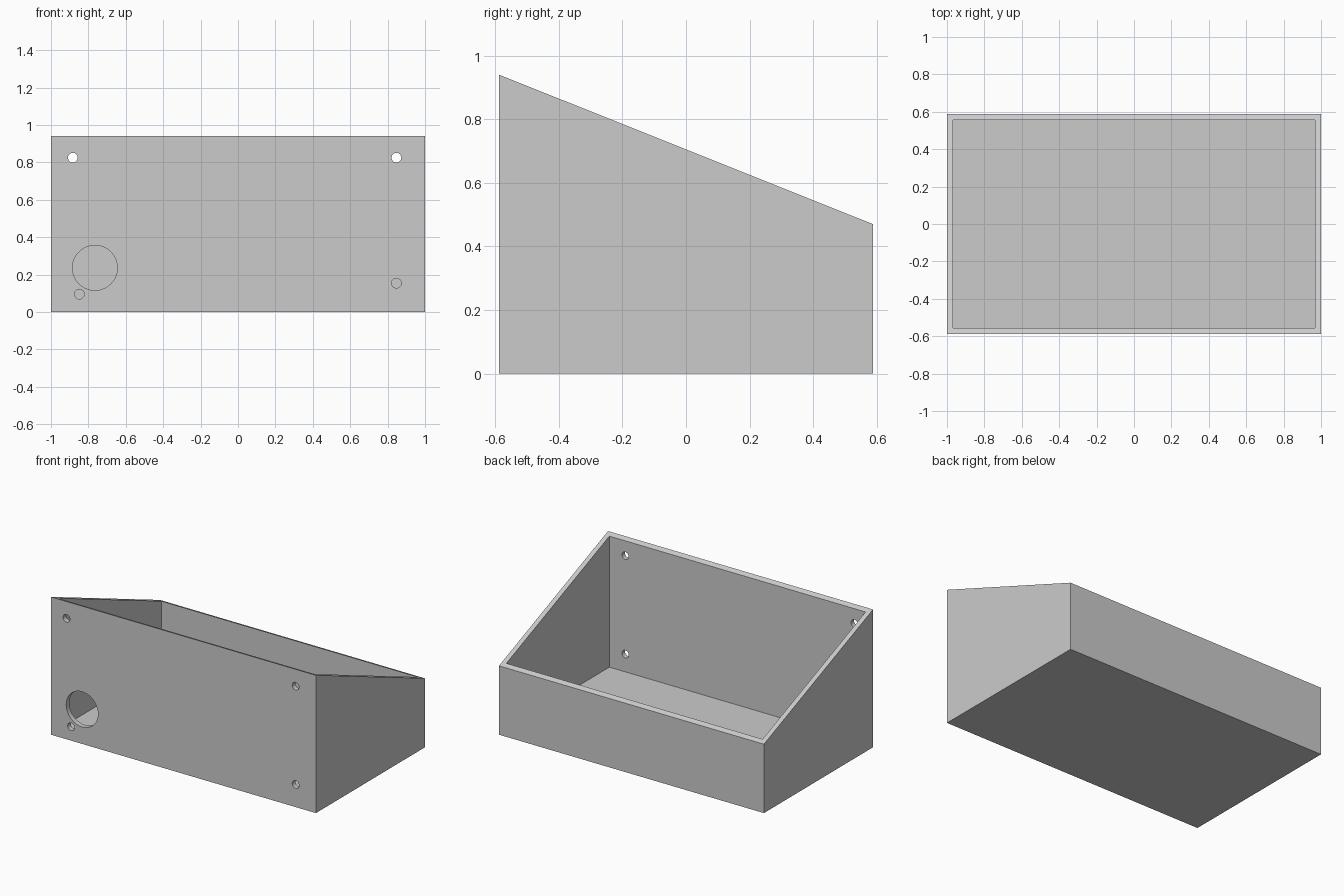
import bpy
import bmesh
from math import radians
from mathutils import Matrix, Vector

if "Cube" in bpy.data.objects:
    bpy.data.objects.remove(bpy.data.objects["Cube"])

HALF_X, HALF_Y, FRONT_Z, BACK_Z = 1.0, 0.588, 0.94, 0.47
WALL = 0.033

grey = bpy.data.materials.new("light grey")
grey.use_nodes = True
colour = (0.6, 0.6, 0.6, 1)
grey.diffuse_color = colour
grey.node_tree.nodes["Principled BSDF"].inputs["Base Color"].default_value = colour


def add_object(name, bm):
    bmesh.ops.recalc_face_normals(bm, faces=bm.faces)
    mesh = bpy.data.meshes.new(name)
    bm.to_mesh(mesh)
    bm.free()
    mesh.materials.append(grey)
    obj = bpy.data.objects.new(name, mesh)
    bpy.context.collection.objects.link(obj)
    return obj


def prism(name, half_x, profile):
    """Extrude a side profile of (y, z) points across the width."""
    bm = bmesh.new()
    face = bm.faces.new([bm.verts.new((-half_x, y, z)) for y, z in profile])
    extruded = bmesh.ops.extrude_face_region(bm, geom=[face])
    verts = [v for v in extruded["geom"] if isinstance(v, bmesh.types.BMVert)]
    bmesh.ops.translate(bm, verts=verts, vec=Vector((2 * half_x, 0, 0)))
    return add_object(name, bm)


def cut(target, cutter):
    mod = target.modifiers.new(cutter.name, "BOOLEAN")
    mod.operation = "DIFFERENCE"
    mod.solver = "EXACT"
    mod.object = cutter
    cutter.hide_render = True
    cutter.hide_set(True)


# Sloped enclosure
enclosure = prism("sloped_enclosure", HALF_X, [
    (-HALF_Y, 0), (HALF_Y, 0), (HALF_Y, BACK_Z), (-HALF_Y, FRONT_Z)])

# Open cavity, leaving even walls and floor
inner_y = HALF_Y - WALL
cavity = prism("cavity_cutter", HALF_X - WALL, [
    (-inner_y, WALL), (inner_y, WALL), (inner_y, 1.2), (-inner_y, 1.2)])
cut(enclosure, cavity)

# Cable opening and mounting holes through the front wall
holes = [
    ("cable_opening", -0.765, 0.236, 0.12, 64),
    ("upper_right_hole", -0.883, 0.825, 0.026, 32),
    ("upper_left_hole", 0.847, 0.825, 0.026, 32),
    ("lower_left_hole", 0.847, 0.154, 0.026, 32),
    ("lower_right_hole", -0.848, 0.095, 0.026, 32),
]
for name, x, z, radius, sides in holes:
    bm = bmesh.new()
    place = Matrix.Translation((x, -HALF_Y + WALL / 2, z)) @ Matrix.Rotation(radians(90), 4, "X")
    bmesh.ops.create_cone(bm, cap_ends=True, segments=sides, radius1=radius,
                          radius2=radius, depth=WALL * 3, matrix=place)
    cut(enclosure, add_object(name + "_cutter", bm))

# Apply the cuts, drop the cutters and smooth the hole walls
bpy.context.view_layer.update()
graph = bpy.context.evaluated_depsgraph_get()
finished = bpy.data.meshes.new_from_object(enclosure.evaluated_get(graph))
cutters = [m.object for m in enclosure.modifiers]
enclosure.modifiers.clear()
enclosure.data = finished
for cutter in cutters:
    bpy.data.objects.remove(cutter)

bpy.ops.object.select_all(action="DESELECT")
enclosure.select_set(True)
bpy.context.view_layer.objects.active = enclosure
bpy.ops.object.shade_smooth_by_angle(angle=radians(30))
